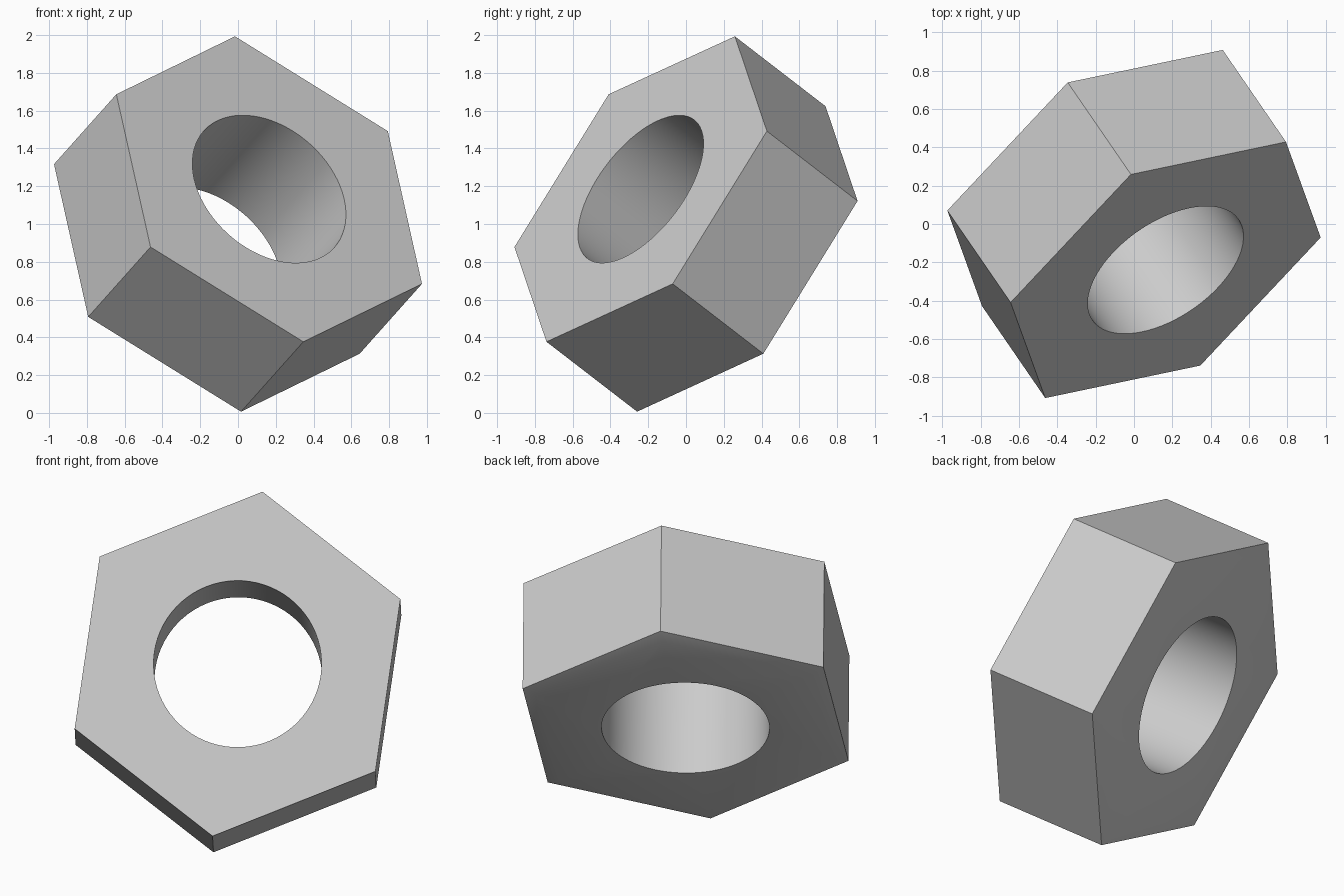
import bpy, bmesh, math
from mathutils import Vector, Matrix

cube = bpy.data.objects.get("Cube")
if cube:
    bpy.data.objects.remove(cube, do_unlink=True)

# Proportions of the nut
R = 0.967          # hexagon corner radius
HOLE = 0.463       # bore radius
HALF = 0.345       # half thickness
RISE = 0.02        # height of the shallow chamfer on the back
ARC = 12           # bore segments per hexagon side

steel = bpy.data.materials.new("plain_grey")
steel.use_nodes = True
grey = (0.6, 0.6, 0.6, 1)
steel.diffuse_color = grey
steel.node_tree.nodes["Principled BSDF"].inputs["Base Color"].default_value = grey

bm = bmesh.new()


def ring(radius, z, count):
    step = 2 * math.pi / count
    return [bm.verts.new((radius * math.cos(i * step), radius * math.sin(i * step), z))
            for i in range(count)]


def band(a, b):
    n = len(a)
    for i in range(n):
        j = (i + 1) % n
        bm.faces.new((a[i], a[j], b[j], b[i]))


def holed_face(hexagon, circle):
    # one face per hexagon side, ending on its arc of the bore
    for i in range(6):
        arc = [circle[(i * ARC + k) % len(circle)] for k in range(ARC + 1)]
        bm.faces.new([hexagon[i], hexagon[(i + 1) % 6]] + arc[::-1])


# Outer hexagons, chamfered back face and bore
front = ring(R, HALF, 6)
back = ring(R, -HALF, 6)
back_inner = ring(R * 0.92, -HALF - RISE, 6)
bore_front = ring(HOLE, HALF, 6 * ARC)
bore_back = ring(HOLE, -HALF - RISE, 6 * ARC)
band(front, back)
band(back, back_inner)
band(bore_front, bore_back)
holed_face(front, bore_front)
holed_face(back_inner, bore_back)
bmesh.ops.recalc_face_normals(bm, faces=bm.faces)

# Tilt: local z is the bore axis, local x points to the top corner
axis = Vector((0.165, -0.24, 0.185)).normalized()
corner = Vector((-0.175, 0.49, 0.815))
corner = (corner - axis * corner.dot(axis)).normalized()
side = axis.cross(corner)
tilt = Matrix((corner, side, axis)).transposed().to_4x4()
bm.transform(Matrix.Translation((0, 0, 1)) @ tilt)

mesh = bpy.data.meshes.new("hex_nut")
bm.to_mesh(mesh)
bm.free()
mesh.materials.append(steel)
nut = bpy.data.objects.new("hex_nut", mesh)
bpy.context.collection.objects.link(nut)

bpy.ops.object.select_all(action='DESELECT')
nut.select_set(True)
bpy.context.view_layer.objects.active = nut
bpy.ops.object.shade_smooth_by_angle(angle=math.radians(30))
